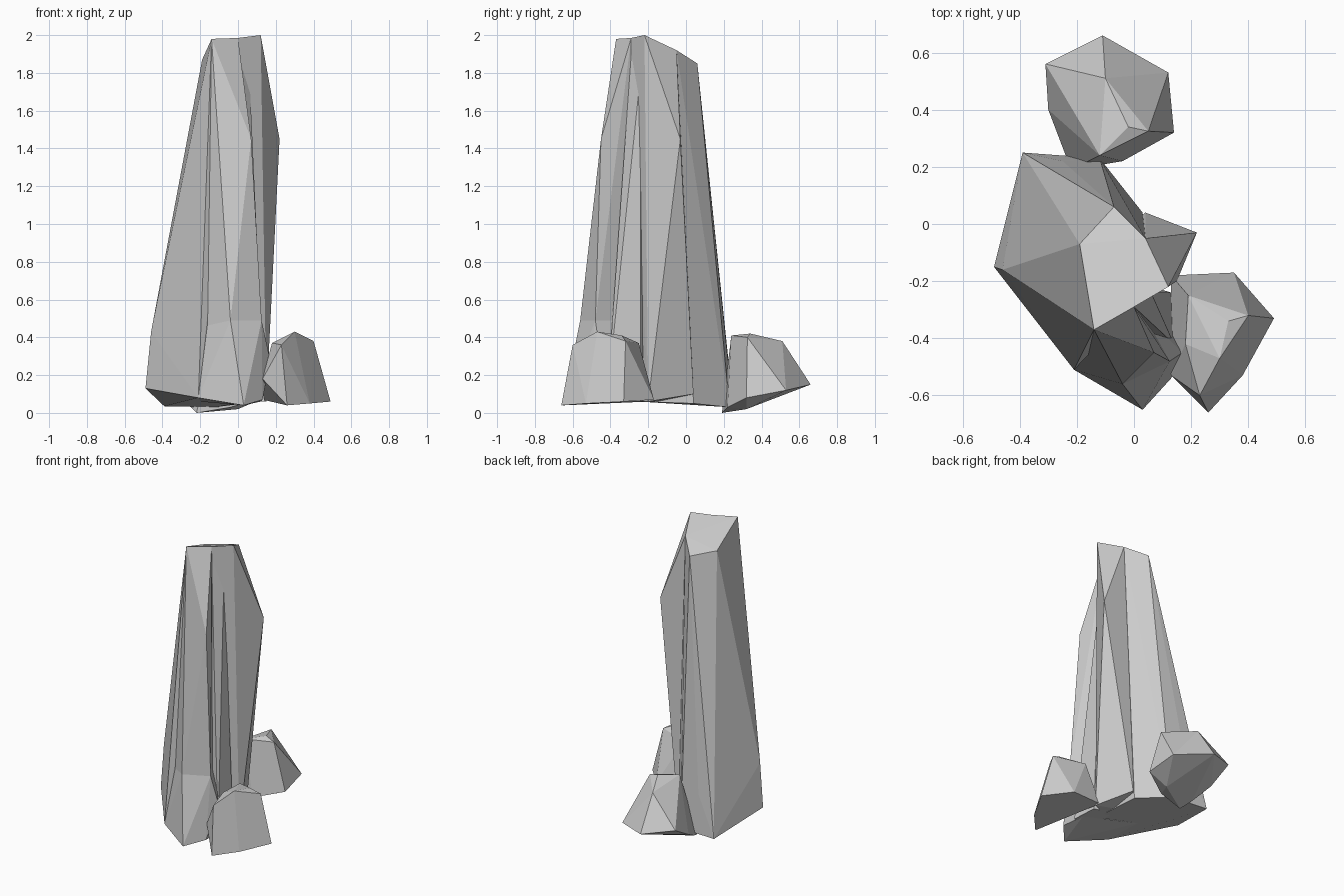
import bpy, bmesh


def hull(name, points):
    """Faceted rock: convex hull around a few corner points."""
    bm = bmesh.new()
    for p in points:
        bm.verts.new(p)
    res = bmesh.ops.convex_hull(bm, input=bm.verts[:])
    loose = {g for g in res["geom_interior"] + res["geom_unused"]
             if isinstance(g, bmesh.types.BMVert)}
    bmesh.ops.delete(bm, geom=list(loose), context='VERTS')
    bmesh.ops.recalc_face_normals(bm, faces=bm.faces[:])
    me = bpy.data.meshes.new(name)
    bm.to_mesh(me)
    bm.free()
    ob = bpy.data.objects.new(name, me)
    bpy.context.collection.objects.link(ob)
    return ob


# tall main pillar
hull("pillar", [
    (-.14, -.37, 1.98), (0, -.29, 1.985), (.04, -.05, 1.92), (-.07, .06, 1.85),
    (-.19, -.07, 1.87), (-.46, -.16, .43), (-.31, -.34, .43), (-.25, .22, .30),
    (-.49, -.15, .13), (-.39, .25, .035), (-.12, .23, .03), (.03, .04, .05),
    (.04, -.25, .06), (-.21, -.51, .08)])

# side fin with the highest corner
hull("side_fin", [
    (.12, -.22, 2.0), (0, -.29, 1.985), (.04, -.05, 1.92), (-.1, -.1, 1.88),
    (.22, -.03, 1.45), (.04, .04, .10), (.15, -.2, .06), (-.1, -.1, .06),
    (.02, -.26, .06)])

# front slab: tapering upper part and flared foot, sharing the ring at z = 0.49
ring = [(-.04, -.56, .49), (.125, -.48, .49), (.03, -.31, .49), (-.31, -.34, .43)]
hull("front_slab", ring + [
    (-.14, -.37, 1.98), (0, -.29, 1.985), (.07, -.45, 1.45)])
hull("front_slab_foot", ring + [
    (.17, -.45, .28), (.13, -.54, .07), (.03, -.65, .04), (-.21, -.51, .08),
    (.12, -.36, .06), (-.2, -.2, .06)])

# rock filling the bottom of the crevice between slab and fin
hull("crevice_fill", [
    (0, -.29, 1.9), (.06, -.24, 1.8), (0, -.2, 1.8), (.13, -.24, .06),
    (.14, -.42, .06), (0, -.4, .06), (0, -.2, .06)])

# small boulder at the front right
hull("front_boulder", [
    (.30, -.47, .43), (.33, -.34, .41), (.40, -.32, .38), (.23, -.60, .36),
    (.19, -.25, .37), (.18, -.42, .37), (.35, -.17, .07), (.49, -.33, .06),
    (.38, -.53, .05), (.26, -.66, .04), (.13, -.53, .18), (.13, -.18, .07)])

# small boulder at the back
hull("back_boulder", [
    (-.10, .51, .38), (-.02, .34, .42), (.05, .325, .40), (-.12, .24, .41),
    (-.31, .56, .19), (-.30, .40, .10), (-.11, .66, .15), (.12, .53, .12),
    (.14, .32, .08), (-.04, .22, .03), (0, .32, .02), (-.25, .27, .03),
    (-.22, .19, 0)])
